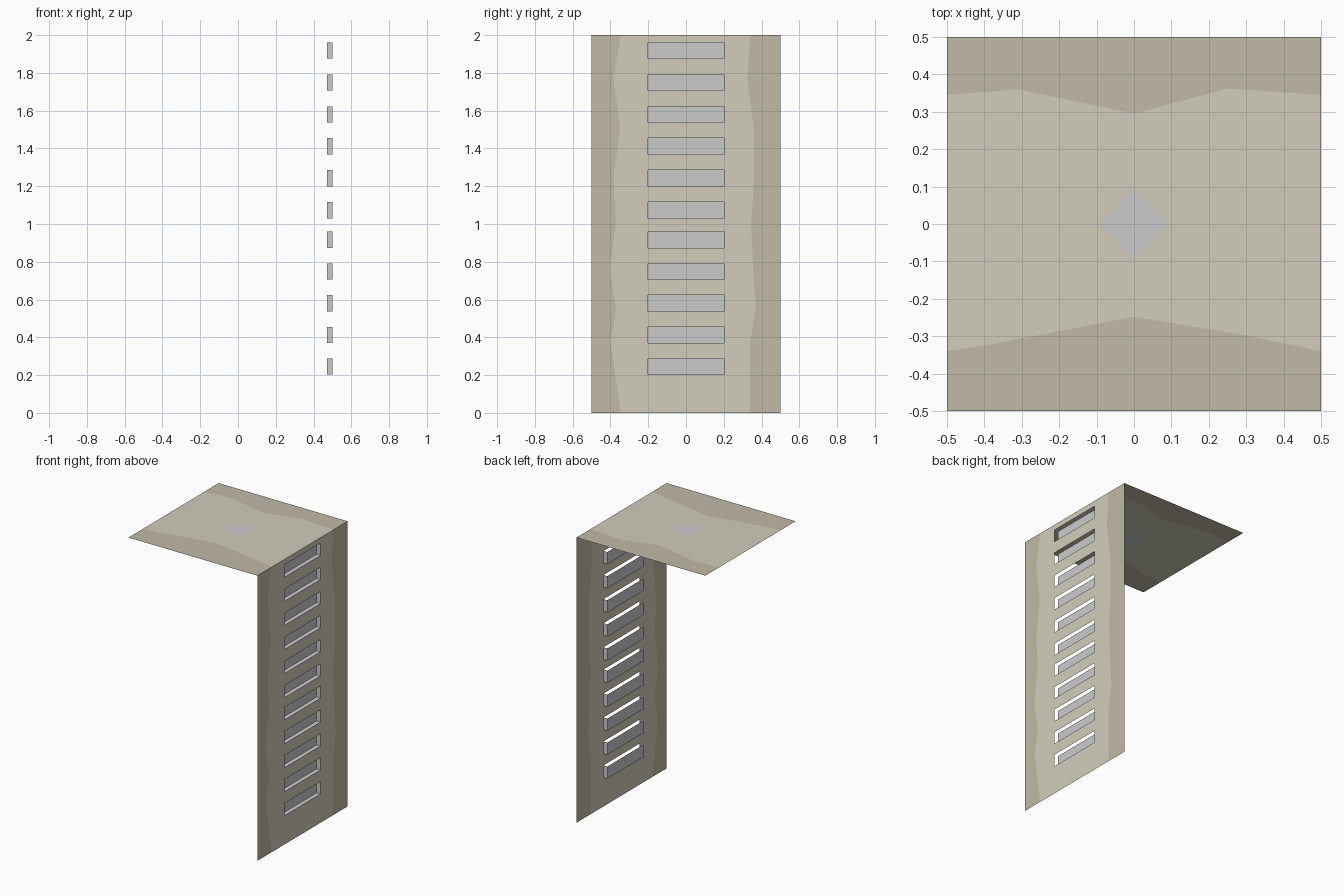
import bpy
from mathutils import Vector

if "Cube" in bpy.data.objects:
    bpy.data.objects.remove(bpy.data.objects["Cube"])


def mat(name, rgb):
    m = bpy.data.materials.new(name)
    m.diffuse_color = (*rgb, 1)
    m.use_nodes = True
    m.node_tree.nodes["Principled BSDF"].inputs["Base Color"].default_value = m.diffuse_color
    return m


BROWN = mat("brown_edge", (0.53, 0.49, 0.38))
OLIVE = mat("olive_centre", (0.64, 0.61, 0.50))


def sheet(name, polys, facing=None, material=None):
    """Flat polygons joined in one object, optionally turned to one side."""
    verts, faces = [], []
    for poly in polys:
        pts = [Vector(p) for p in poly]
        area = sum((a.cross(b) for a, b in zip(pts, pts[1:] + pts[:1])), Vector())
        if facing and area.dot(Vector(facing)) < 0:
            pts.reverse()
        faces.append(range(len(verts), len(verts) + len(pts)))
        verts += pts
    me = bpy.data.meshes.new(name)
    me.from_pydata(verts, [], [list(f) for f in faces])
    if material:
        me.materials.append(material)
    ob = bpy.data.objects.new(name, me)
    bpy.context.collection.objects.link(ob)
    return ob


def wall(pts):
    return [(0.5, y, z) for y, z in pts]


def roof(pts):
    return [(x, y, 2) for x, y in pts]


# Wall: wavy colour borders as (y, z), from top to bottom
left = [(-.345, 2), (-.385, 1.78), (-.35, 1.51), (-.385, 1.23), (-.37, 1.01),
        (-.405, .76), (-.37, .55), (-.40, .37), (-.345, 0)]
right = [(.34, 2), (.325, 1.76), (.36, 1.5), (.36, 1.23), (.345, 1.01),
         (.355, .76), (.37, .57), (.34, .37), (.34, 0)]
W, H, DEPTH = 0.2, 0.086, 0.47
rungs = [0.202 + 0.168 * i for i in range(5)] + [1.03 + 0.169 * i for i in range(6)]
X = (1, 0, 0)

sheet("wall_edges", [wall(left + [(-.5, 0), (-.5, 2)]),
                     wall(right + [(.5, 0), (.5, 2)])], X, BROWN)

# Olive centre of the wall, with open slots between the bars
bars = zip([0] + [z + H for z in rungs], rungs + [2])
centre = [wall(left + [(-W, 0), (-W, 2)]), wall(right + [(W, 0), (W, 2)])]
centre += [wall([(-W, a), (W, a), (W, b), (-W, b)]) for a, b in bars]
sheet("wall_centre", centre, X, OLIVE)

# Recessed steps: back, floor and one side; the other sides are open
for i, z in enumerate(rungs):
    t = z + H
    sheet(f"step_recess_{i + 1}", [
        [(DEPTH, -W, z), (DEPTH, W, z), (DEPTH, W, t), (DEPTH, -W, t)],
        [(DEPTH, -W, z), (.5, -W, z), (.5, W, z), (DEPTH, W, z)],
        [(DEPTH, W, z), (.5, W, z), (.5, W, t), (DEPTH, W, t)]])

# Roof: colour borders as (x, y), from left to right
back = [(-.5, .345), (-.31, .36), (0, .295), (.25, .362), (.5, .345)]
front = [(-.5, -.34), (-.4, -.325), (0, -.248), (.3, -.298), (.5, -.34)]
D = 0.092
Z = (0, 0, 1)
sheet("roof_edges", [roof(back + [(.5, .5), (-.5, .5)]),
                     roof(front + [(.5, -.5), (-.5, -.5)])], Z, BROWN)
sheet("roof_centre", [
    roof(border + [(.5, 0), (D, 0), (0, s * D), (-D, 0), (-.5, 0)])
    for border, s in ((back, 1), (front, -1))], Z, OLIVE)

# Grey diamond in the middle of the roof
sheet("roof_diamond", [roof([(D, 0), (0, D), (-D, 0), (0, -D)])], Z)
